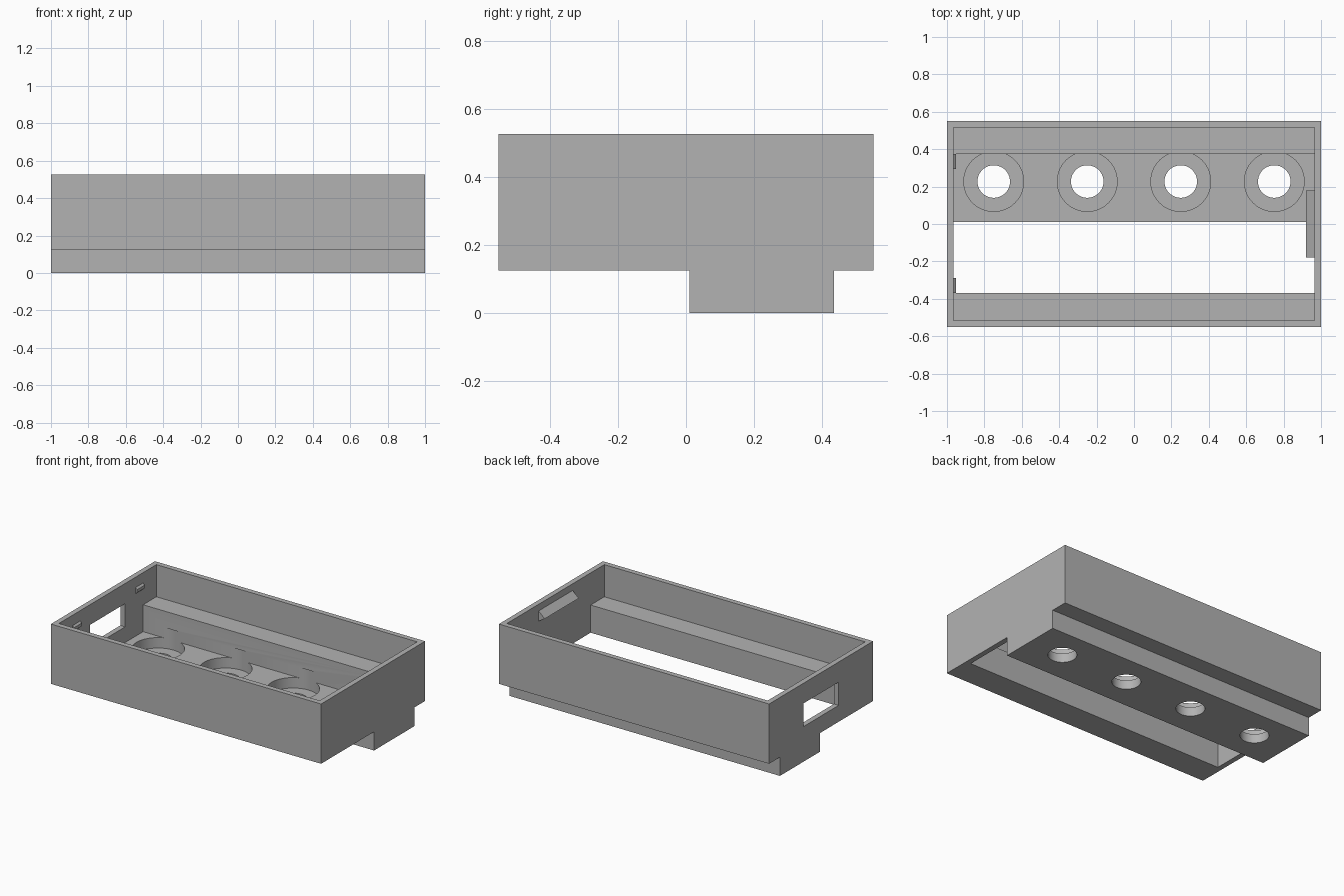
import bpy, bmesh, math
from mathutils import Vector

old = bpy.data.objects.get("Cube")
if old:
    bpy.data.objects.remove(old)

grey = bpy.data.materials.new("plain grey")
grey.use_nodes = True
colour = (0.45, 0.45, 0.45, 1)
grey.diffuse_color = colour
grey.node_tree.nodes["Principled BSDF"].inputs["Base Color"].default_value = colour


def finish(name, bm):
    bmesh.ops.recalc_face_normals(bm, faces=bm.faces)
    mesh = bpy.data.meshes.new(name)
    bm.to_mesh(mesh)
    bm.free()
    mesh.materials.append(grey)
    obj = bpy.data.objects.new(name, mesh)
    bpy.context.collection.objects.link(obj)
    return obj


def prism(name, points, offset):
    """Extrude a flat outline along an offset."""
    bm = bmesh.new()
    face = bm.faces.new([bm.verts.new(p) for p in points])
    new = bmesh.ops.extrude_face_region(bm, geom=[face])["geom"]
    verts = [g for g in new if isinstance(g, bmesh.types.BMVert)]
    bmesh.ops.translate(bm, verts=verts, vec=Vector(offset))
    return finish(name, bm)


def along_x(name, outline, half):
    return prism(name, [(-half, y, z) for y, z in outline], (2 * half, 0, 0))


def along_y(name, outline, y0, y1):
    return prism(name, [(x, y0, z) for x, z in outline], (0, y1 - y0, 0))


def cylinder(name, x, y, z0, z1, radius):
    ring = [(x + radius * math.cos(a), y + radius * math.sin(a), z0)
            for a in (math.tau * i / 64 for i in range(64))]
    return prism(name, ring, (0, 0, z1 - z0))


def cut(target, cutter):
    mod = target.modifiers.new(cutter.name, "BOOLEAN")
    mod.operation = "DIFFERENCE"
    mod.solver = "EXACT"
    mod.object = cutter
    bpy.context.view_layer.objects.active = target
    bpy.ops.object.modifier_apply(modifier=mod.name)
    bpy.data.objects.remove(cutter)


TOP, BASE, FLOOR, LEDGE = 0.525, 0.125, 0.13, 0.31
STEP_FRONT, STEP_BACK = 0.01, 0.435

# Housing: outer block with the lower step
housing = along_x("housing", [
    (-0.55, BASE), (STEP_FRONT, BASE), (STEP_FRONT, 0), (STEP_BACK, 0),
    (STEP_BACK, BASE), (0.55, BASE), (0.55, TOP), (-0.55, TOP)], 1)

# Cavity with two ledges, a floor and the open slot in front of it
cut(housing, along_x("cavity", [
    (-0.515, 0.6), (-0.515, LEDGE), (-0.37, LEDGE), (-0.37, 0.1),
    (STEP_FRONT, 0.1), (STEP_FRONT, FLOOR), (0.375, FLOOR),
    (0.375, LEDGE), (0.515, LEDGE), (0.515, 0.6)], 0.965))

# Four counterbored holes in the floor
for i in range(4):
    x = -0.75 + 0.5 * i
    cut(housing, cylinder("counterbore", x, 0.227, 0.06, 0.2, 0.16))
    cut(housing, cylinder("through_hole", x, 0.227, -0.1, 0.1, 0.087))

# Window in the right end wall
cut(housing, along_y("window", [
    (-1.1, 0.235), (-0.9, 0.235), (-0.9, 0.39), (-1.1, 0.39)], -0.185, 0.185))

# Snap ridge on the left end wall, two small tabs on the right
along_y("snap_ridge", [(0.97, 0.485), (0.92, 0.44), (0.97, 0.41)], -0.18, 0.18)
for name, y0 in (("front_tab", -0.37), ("back_tab", 0.295)):
    along_y(name, [(-0.97, 0.46), (-0.953, 0.445), (-0.953, 0.425),
                   (-0.97, 0.41)], y0, y0 + 0.08)

# Smooth bores with sharp edges
bpy.ops.object.select_all(action="DESELECT")
housing.select_set(True)
bpy.context.view_layer.objects.active = housing
bpy.ops.object.shade_smooth_by_angle(angle=math.radians(30))
